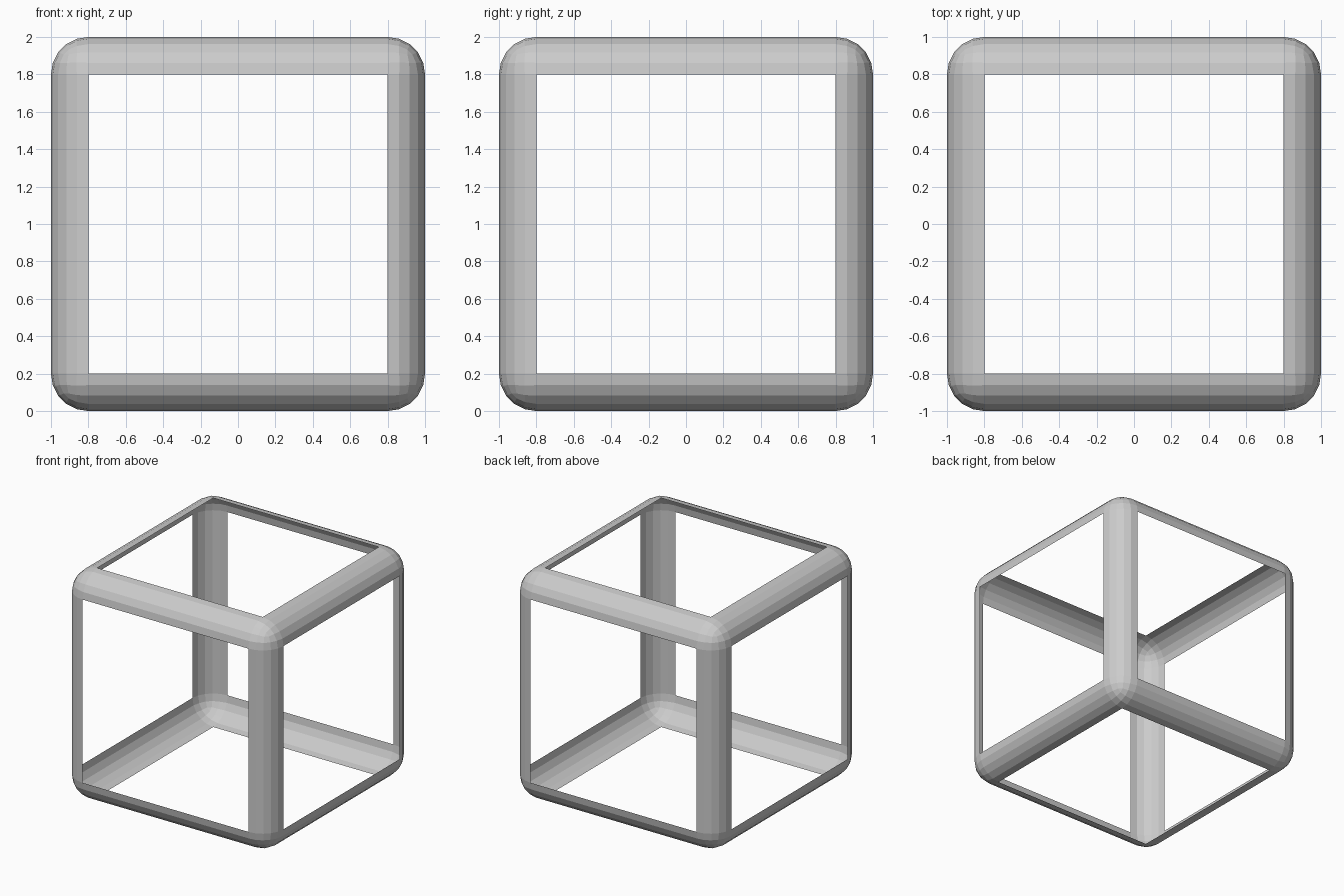
import bpy, bmesh

if "Cube" in bpy.data.objects:
    bpy.data.objects.remove(bpy.data.objects["Cube"])

# Thin-shell cube frame: rounded cube with its six flat faces removed
bm = bmesh.new()
bmesh.ops.create_cube(bm, size=2.0)
bmesh.ops.bevel(bm, geom=bm.edges[:], offset=0.2, offset_type='OFFSET',
                segments=5, profile=0.5, affect='EDGES', clamp_overlap=True)

# Open the six sides, leaving only the rounded edges and corners
panels = [f for f in bm.faces if f.calc_area() > 1.0]
bmesh.ops.delete(bm, geom=panels, context='FACES')
bmesh.ops.translate(bm, verts=bm.verts[:], vec=(0, 0, 1))

mesh = bpy.data.meshes.new("cube_frame")
bm.to_mesh(mesh)
bm.free()
frame = bpy.data.objects.new("cube_frame", mesh)
bpy.context.collection.objects.link(frame)
